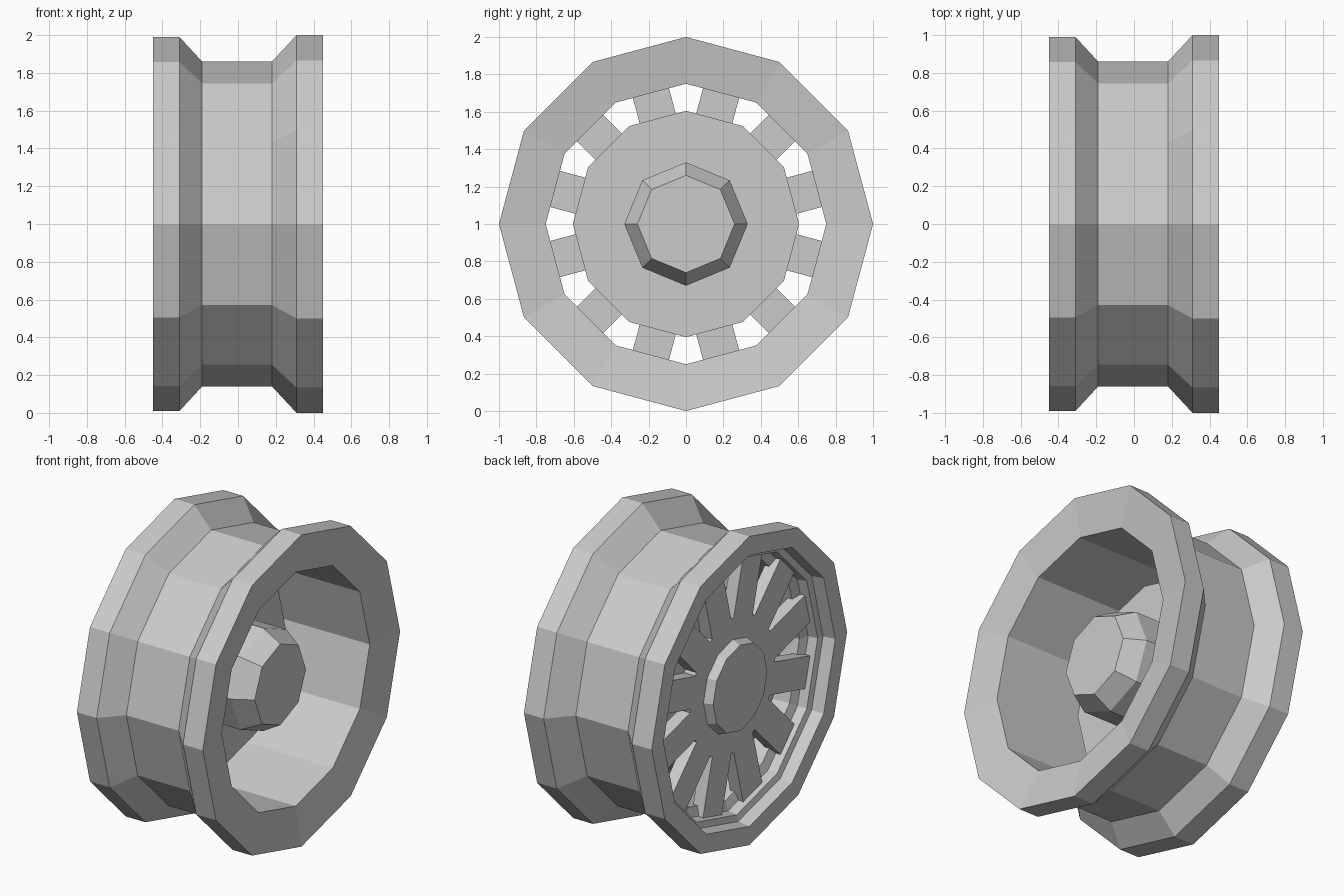
import bpy, bmesh
from math import sin, cos, pi

if "Cube" in bpy.data.objects:
    bpy.data.objects.remove(bpy.data.objects["Cube"])


def make_object(name, bm):
    bmesh.ops.recalc_face_normals(bm, faces=bm.faces[:])
    mesh = bpy.data.meshes.new(name)
    bm.to_mesh(mesh)
    bm.free()
    ob = bpy.data.objects.new(name, mesh)
    ob.location.z = 1
    bpy.context.collection.objects.link(ob)
    return ob


def lathe(name, profile, sides, closed=False):
    """Spin (x, radius) points round the x axis; open profiles get end caps."""
    bm = bmesh.new()
    rings = [[bm.verts.new((x, r * sin(2 * pi * k / sides), r * cos(2 * pi * k / sides)))
              for k in range(sides)] for x, r in profile]
    pairs = list(zip(rings, rings[1:]))
    if closed:
        pairs.append((rings[-1], rings[0]))
    for a, b in pairs:
        for k in range(sides):
            n = (k + 1) % sides
            bm.faces.new((a[k], a[n], b[n], b[k]))
    if not closed:
        bm.faces.new(rings[0])
        bm.faces.new(rings[-1])
    return make_object(name, bm)


# Rim: flanged outside, deep barrel inside, stepped lip on the spoke side
lathe("rim", [(-.45, .99), (-.31, .99), (-.19, .86), (.18, .86), (.31, 1), (.45, 1),
              (.41, .75), (-.28, .75), (-.30, .81), (-.36, .82), (-.37, .86), (-.45, .87)],
      12, closed=True)

# Disc behind the spokes, and the hub on each side
lathe("brake_disc", [(-.25, .605), (-.08, .605)], 12)
lathe("inner_hub", [(-.09, .33), (.18, .33), (.30, .26)], 8)
lathe("hub_cap", [(-.26, .295), (-.33, .295), (-.385, .275)], 12)

# Twelve straight spokes joined by a flat centre plate
lathe("spoke_center", [(-.33, .43), (-.24, .43)], 12)
bm = bmesh.new()
side = [(-.33, .40), (-.33, .81), (-.25, .81), (-.25, .40)]
for i in range(12):
    a = 2 * pi * (i + .5) / 12
    ends = [[bm.verts.new((x, r * sin(a) + w * cos(a), r * cos(a) - w * sin(a)))
             for x, r in side] for w in (-.1, .1)]
    bm.faces.new(ends[0])
    bm.faces.new(ends[1])
    for k in range(4):
        n = (k + 1) % 4
        bm.faces.new((ends[0][k], ends[0][n], ends[1][n], ends[1][k]))
make_object("spokes", bm)
